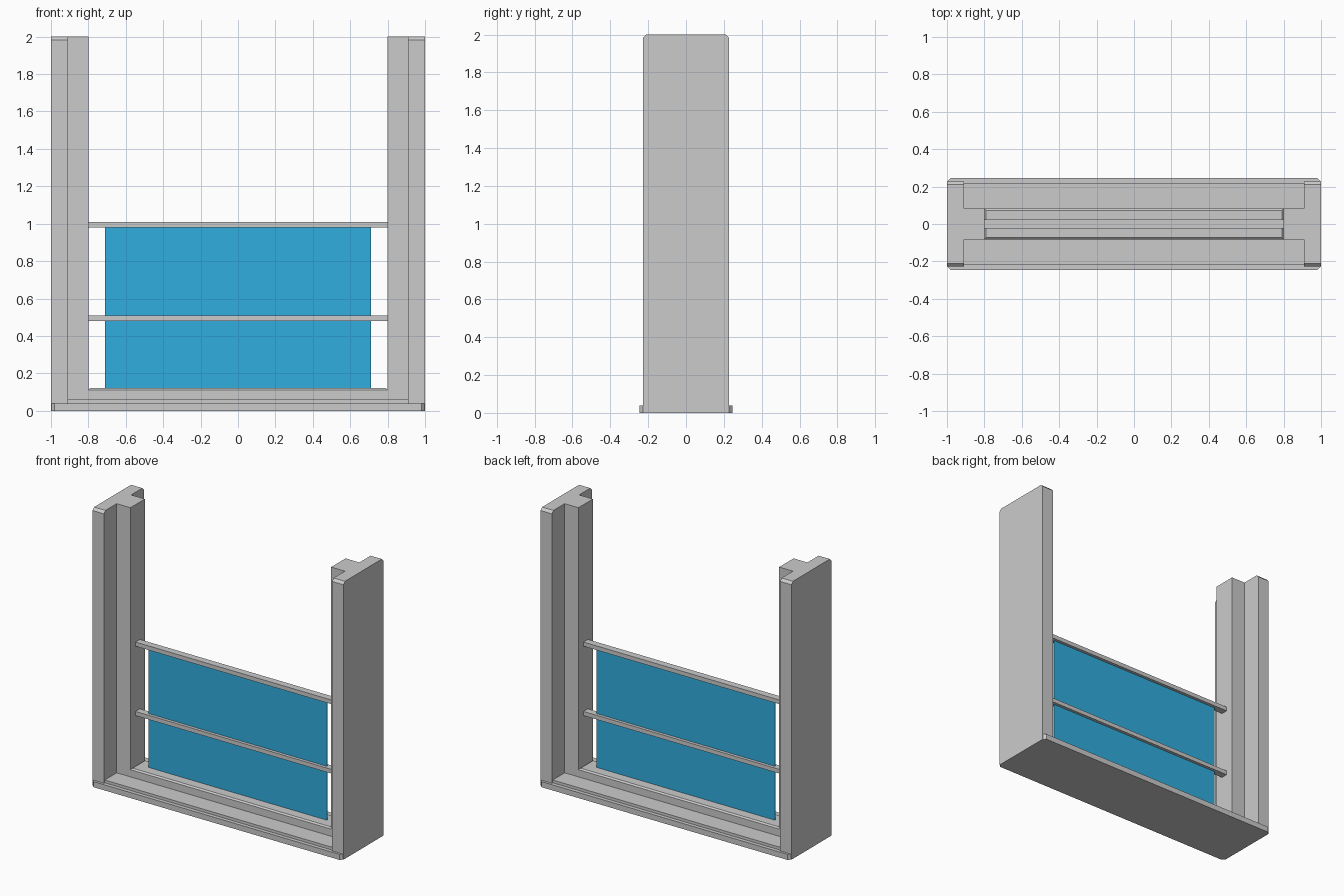
import bpy, bmesh

if "Cube" in bpy.data.objects:
    bpy.data.objects.remove(bpy.data.objects["Cube"])


def box(name, x, y, z, chamfer=0.0, pick=None):
    """Box from (min, max) ranges; pick(a, b) selects the edges to chamfer."""
    bm = bmesh.new()
    bmesh.ops.create_cube(bm, size=1)
    for v in bm.verts:
        v.co = [(r[0] + r[1]) / 2 + c * (r[1] - r[0]) for r, c in zip((x, y, z), v.co)]
    if chamfer:
        edges = [e for e in bm.edges if pick(e.verts[0].co, e.verts[1].co)]
        bmesh.ops.bevel(bm, geom=edges, offset=chamfer, segments=1,
                        affect='EDGES', profile=0.5)
    mesh = bpy.data.meshes.new(name)
    bm.to_mesh(mesh)
    bm.free()
    obj = bpy.data.objects.new(name, mesh)
    bpy.context.collection.objects.link(obj)
    return obj


def vertical(a, b):
    return abs(a.z - b.z) > 1e-4


# Base plate with clipped corners, and the raised sill on it
box("base_plate", (-1, 1), (-0.245, 0.245), (0, 0.04), 0.02, vertical)
box("sill", (-0.91, 0.91), (-0.218, 0.218), (0.04, 0.06))

# Side posts and inner tracks
for side, s in (("left", -1), ("right", 1)):
    box(side + "_post", sorted((s * 0.91, s)), (-0.228, 0.228), (0, 2), 0.018,
        lambda a, b: abs(a.x - b.x) > 1e-4 and a.z > 1)
    box(side + "_track", sorted((s * 0.80, s * 0.91)), (-0.082, 0.082), (0.06, 2))

# Bottom rail with chamfered upper rim
box("bottom_rail", (-0.80, 0.80), (-0.082, 0.082), (0.06, 0.122), 0.01,
    lambda a, b: a.z > 0.1 and b.z > 0.1)

# Cross bars
for name, z in (("middle_bar", 0.48), ("top_bar", 0.98)):
    box(name, (-0.80, 0.80), (-0.025, 0.025), (z, z + 0.03))

# Blue pane
blue = bpy.data.materials.new("blue_pane")
blue.diffuse_color = (0.03, 0.42, 0.74, 1)
blue.use_nodes = True
blue.node_tree.nodes["Principled BSDF"].inputs["Base Color"].default_value = blue.diffuse_color
pane = box("pane", (-0.71, 0.71), (-0.003, 0.003), (0.12, 0.985))
pane.data.materials.append(blue)
